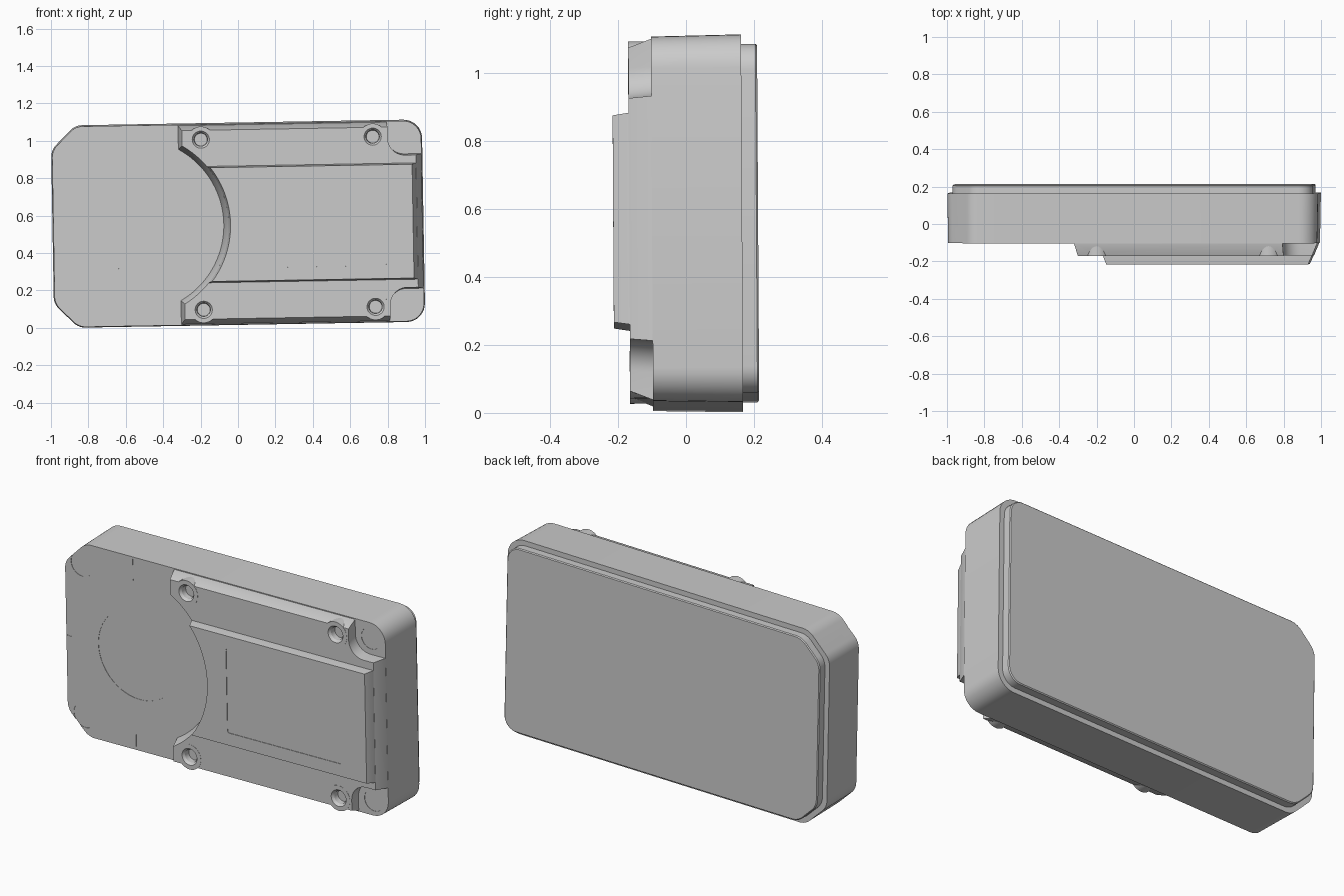
import bpy, bmesh
from math import cos, sin, pi, acos, tan
from mathutils import Matrix, Vector

if "Cube" in bpy.data.objects:
    bpy.data.objects.remove(bpy.data.objects["Cube"])

# The whole case leans very slightly, so every part is placed through one matrix
PLACE = (Matrix.Translation((0, 0, 0.556)) @ Matrix.Rotation(-0.0172, 4, 'Y')
         @ Matrix.Rotation(0.006, 4, 'X'))


def loft(name, rings):
    """Closed solid through (y, outline) rings; outlines are (x, z) points."""
    bm = bmesh.new()
    loops = [[bm.verts.new(PLACE @ Vector((x, y, z))) for x, z in pts] for y, pts in rings]
    n = len(loops[0])
    for a, b in zip(loops, loops[1:]):
        for i in range(n):
            j = (i + 1) % n
            bm.faces.new((a[i], a[j], b[j], b[i]))
    bm.faces.new(loops[0])
    bm.faces.new(loops[-1])
    bmesh.ops.recalc_face_normals(bm, faces=bm.faces)
    mesh = bpy.data.meshes.new(name)
    bm.to_mesh(mesh)
    bm.free()
    ob = bpy.data.objects.new(name, mesh)
    bpy.context.collection.objects.link(ob)
    return ob


def circle(x, z, r, n=40):
    return [(x + r * cos(2 * pi * i / n), z + r * sin(2 * pi * i / n)) for i in range(n)]


def rect(x0, x1, z0, z1):
    return [(x0, z0), (x1, z0), (x1, z1), (x0, z1)]


def rounded(corners, steps=8):
    """Fillet each (x, z, radius) corner of a convex outline."""
    out = []
    for i, (x, z, r) in enumerate(corners):
        p = Vector((x, z))
        a = (Vector(corners[i - 1][:2]) - p).normalized()
        b = (Vector(corners[(i + 1) % len(corners)][:2]) - p).normalized()
        half = acos(max(-1, min(1, a.dot(b)))) / 2
        c = p + (a + b).normalized() * r / sin(half)
        start = p + a * r / tan(half) - c
        end = p + b * r / tan(half) - c
        for k in range(steps + 1):
            d = start.normalized().slerp(end.normalized(), k / steps)
            out.append(tuple(c + d * r))
    return out


def case_outline(d):
    """Case outline inset by d: chamfered left corners, round right corners."""
    w, h, c, r = 0.992 - d, 0.541 - d, 0.13 - 0.58 * d, 0.1 - d * 0.8
    k = 0.09
    return rounded([(w, -h, r), (w, h, r), (-w + c, h, k), (-w, h - c, k),
                    (-w, -h + c, k), (-w + c, -h, k)])


def cut(ob, cutters):
    bpy.context.view_layer.objects.active = ob
    for c in cutters:
        m = ob.modifiers.new("cut", 'BOOLEAN')
        m.operation, m.solver, m.object = 'DIFFERENCE', 'EXACT', c
        bpy.ops.object.modifier_apply(modifier=m.name)
        bpy.data.objects.remove(c)


def mirrored(upper):
    return upper + [(x, -z) for x, z in reversed(upper) if abs(z) > 1e-6]


def bay_arc(r, angle, n=24):
    """Upper half of the curved wall around the round bay."""
    return [(-0.54 + r * cos(angle * i / n), r * sin(angle * i / n)) for i in range(n + 1)]


def shoulder_outline(r, left, top, notch, notch_z, right):
    pts = bay_arc(r, acos((left + 0.54) / r))
    pts += [(left, top), (notch, top)]
    f = 0.09
    pts += [(notch + f - f * cos(pi / 2 * i / 10), notch_z + f - f * sin(pi / 2 * i / 10))
            for i in range(11)]
    return mirrored(pts + [(right, notch_z)])


def panel_outline(r, top, right):
    a = 0.0
    while r * sin(a) < top:
        a += 0.002
    pts = bay_arc(r, a)
    return mirrored(pts + [(right, pts[-1][1])])


# Main case and the inset back lid
case = loft("case_body", [(-0.1, case_outline(0.005)), (0.165, case_outline(0))])
loft("back_lid", [(0.155, case_outline(0.028)), (0.207, case_outline(0.028)),
                  (0.212, case_outline(0.033))])

# Shallow marks on the case front: round bay, corner discs and alignment ticks
marks = [circle(-0.54, 0, 0.25, 64), rect(-0.98, -0.955, -0.003, 0.003)]
for s in (-1, 1):
    marks += [circle(-0.88, 0.42 * s, 0.07), circle(0.9, 0.45 * s, 0.06),
              rect(-0.568, -0.562, 0.465 * s - 0.06, 0.465 * s + 0.06)]
cut(case, [loft("mark_cutter", [(-0.2, m), (-0.098, m)]) for m in marks])

# Raised shoulder with sloped sides, curved bay edge and corner notches
base = shoulder_outline(0.464, -0.312, 0.531, 0.803, 0.36, 0.986)
shoulder = loft("raised_shoulder", [
    (-0.095, base), (-0.1, base),
    (-0.167, shoulder_outline(0.49, -0.292, 0.505, 0.808, 0.354, 0.958))])

# Screw bosses with tapered sockets
spots = [(x, z) for x in (-0.191, 0.728) for z in (-0.455, 0.455)]
cut(shoulder, [loft("socket_cutter", [(-0.3, circle(x, z, 0.055)), (-0.12, circle(x, z, 0.055))])
               for x, z in spots])
for x, z in spots:
    loft("screw_boss", [(-0.09, circle(x, z, 0.07)), (-0.168, circle(x, z, 0.07)),
                        (-0.168, circle(x, z, 0.046)), (-0.155, circle(x, z, 0.036)),
                        (-0.125, circle(x, z, 0.034))])

# Front panel with a shallow label recess
panel = loft("front_panel", [(-0.155, panel_outline(0.489, 0.311, 0.957)),
                             (-0.167, panel_outline(0.49, 0.311, 0.957)),
                             (-0.214, panel_outline(0.5, 0.304, 0.936))])
label = rounded([(0.08, -0.235, 0.012), (0.79, -0.235, 0.012),
                 (0.79, 0.235, 0.012), (0.08, 0.235, 0.012)], 4)
cut(panel, [loft("label_cutter", [(-0.3, label), (-0.211, label)])])

# Smooth the rounded walls, keep the edges crisp
for ob in bpy.context.scene.objects:
    ob.select_set(True)
bpy.context.view_layer.objects.active = case
bpy.ops.object.shade_smooth_by_angle(angle=0.5)
